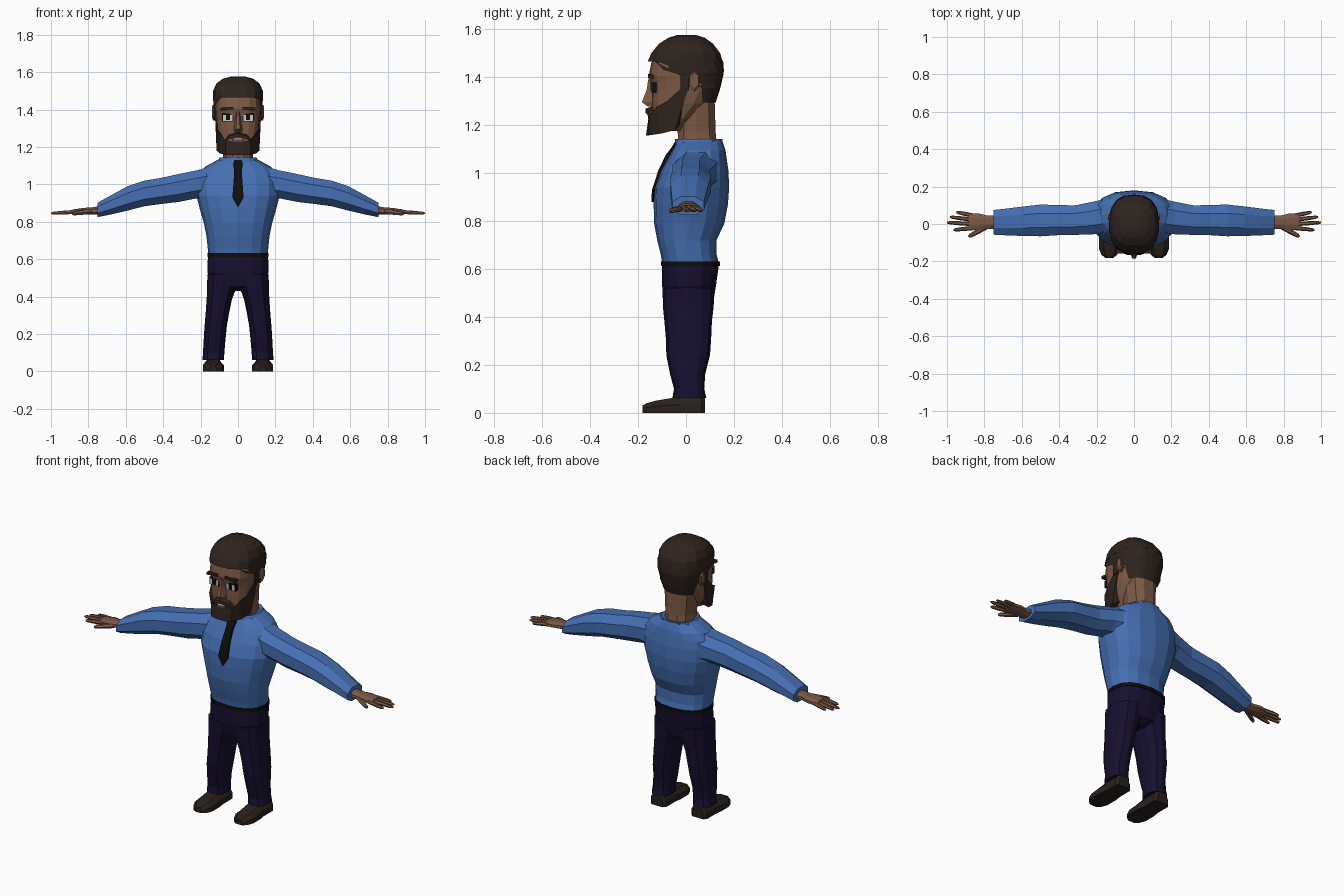
import bpy, bmesh, math
from mathutils import Matrix, Vector


def mat(name, r, g, b):
    m = bpy.data.materials.new(name)
    m.diffuse_color = (r, g, b, 1)
    return m


SHIRT = mat("shirt_blue", 0.06, 0.16, 0.45)
SKIN = mat("skin", 0.20, 0.10, 0.06)
HAIR = mat("dark_hair", 0.028, 0.017, 0.013)
PANTS = mat("navy", 0.008, 0.005, 0.028)
SHOE = mat("shoe_brown", 0.022, 0.015, 0.012)
BLACK = mat("black", 0.004, 0.004, 0.004)
WHITE = mat("white", 0.55, 0.55, 0.55)
LIP = mat("lip", 0.13, 0.055, 0.04)


def finish(name, bm, material, mirror):
    bmesh.ops.recalc_face_normals(bm, faces=bm.faces)
    me = bpy.data.meshes.new(name)
    bm.to_mesh(me)
    bm.free()
    me.materials.append(material)
    ob = bpy.data.objects.new(name, me)
    bpy.context.collection.objects.link(ob)
    if mirror:
        ob.modifiers.new("mirror", 'MIRROR').use_mirror_merge = False
    return ob


def loft(name, rings, material, mirror=False, caps=True, closed=True):
    """Skin a list of equal-length point rings."""
    bm = bmesh.new()
    vs = [[bm.verts.new(p) for p in r] for r in rings]
    n = len(vs[0])
    for a, b in zip(vs, vs[1:]):
        for i in range(n if closed else n - 1):
            j = (i + 1) % n
            bm.faces.new((a[i], a[j], b[j], b[i]))
    if caps:
        bm.faces.new(vs[0])
        bm.faces.new(vs[-1])
    return finish(name, bm, material, mirror)


def oval(u0, u1, v0, v1, n, p, start=0.0, sweep=math.tau, ends=False):
    pts = []
    for i in range(n):
        a = start + sweep * i / (n - 1 if ends else n)
        c, s = math.cos(a), math.sin(a)
        pts.append(((u0 + u1) / 2 + (u1 - u0) / 2 * math.copysign(abs(c) ** (2 / p), c),
                    (v0 + v1) / 2 + (v1 - v0) / 2 * math.copysign(abs(s) ** (2 / p), s)))
    return pts


def ring_z(z, x0, x1, y0, y1, n=12, p=2.4):
    return [(u, v, z) for u, v in oval(x0, x1, y0, y1, n, p)]


def ring_x(x, y0, y1, z0, z1, n=8, p=2.2):
    return [(x, u, v) for u, v in oval(y0, y1, z0, z1, n, p, math.pi / n)]


def box(name, c, s, material, mirror=False, tilt=0):
    bm = bmesh.new()
    m = Matrix.Translation(c) @ Matrix.Rotation(tilt, 4, 'Y') @ Matrix.Diagonal((*s, 1))
    bmesh.ops.create_cube(bm, size=1, matrix=m)
    return finish(name, bm, material, mirror)


# Shirt body: height, half width, front, back
torso = [(0.625, .158, -.10, .137), (0.66, .162, -.105, .128), (0.72, .168, -.12, .127), (0.79, .182, -.133, .16),
         (0.87, .205, -.135, .175), (0.94, .222, -.132, .18), (1.01, .222, -.105, .177),
         (1.06, .205, -.078, .17), (1.095, .175, -.058, .165), (1.125, .12, -.042, .155), (1.137, .095, -.036, .15)]
loft("shirt_body", [ring_z(z, -w, w, a, b, 16) for z, w, a, b in torso], SHIRT)

# Sleeves: x, front, back, bottom, top
sleeve = [(.14, -.05, .145, .91, 1.105), (.22, -.062, .125, .92, 1.08), (.32, -.064, .105, .90, 1.06),
          (.41, -.066, .108, .89, 1.04), (.50, -.072, .11, .878, 1.025), (.59, -.07, .10, .855, .995),
          (.68, -.066, .088, .835, .945), (.75, -.062, .08, .822, .905)]
loft("sleeve", [ring_x(*r) for r in sleeve], SHIRT, True)

# Hands
loft("palm", [ring_x(.74, -.03, .05, .838, .885), ring_x(.785, -.028, .048, .838, .878),
              ring_x(.83, -.036, .06, .838, .875), ring_x(.885, -.034, .058, .838, .866)], SKIN, True)


def finger(name, a, b, r):
    a, b = Vector(a), Vector(b)
    side = Vector((-(b - a).y, (b - a).x, 0)).normalized()
    rings = []
    for t, k in ((0, 1), (.55, .95), (.9, .75), (1, .35)):
        c = a.lerp(b, t)
        rings.append([c + side * u * r * k + Vector((0, 0, v * r * k)) for u, v in oval(-1, 1, -1, 1, 6, 2)])
    loft(name, rings, SKIN, True)


for i, (y0, x1, y1) in enumerate([(.046, .95, .064), (.023, .985, .038), (.000, 1.0, .008), (-.022, .965, -.032)]):
    finger(f"finger_{i + 1}", (.865, y0, .854), (x1, y1, .845), .0115)
finger("thumb", (.79, -.015, .855), (.885, -.068, .842), .014)

# Trousers and belt
hips = [(.43, .06, -.04, .07), (.455, .12, -.088, .112), (.53, .164, -.10, .125), (.617, .161, -.10, .137)]
loft("trouser_hips", [ring_z(z, -w, w, a, b, 16) for z, w, a, b in hips], PANTS)
leg = [(.062, .075, .19, -.057, .085), (.10, .073, .187, -.05, .076), (.16, .068, .184, -.066, .08),
       (.24, .06, .179, -.082, .10), (.31, .048, .173, -.084, .105), (.38, .034, .168, -.09, .108),
       (.44, .012, .165, -.096, .115), (.52, .004, .164, -.098, .12)]
loft("trouser_leg", [ring_z(*r, n=12) for r in leg], PANTS, True)
loft("belt", [ring_z(z, -.164, .164, -.105, .141, 16) for z in (.612, .632)], BLACK)

# Shoes: lofted heel to toe
shoe = [(.08, .035, .052, .066), (.065, .05, .068, .07), (-.02, .05, .066, .07), (-.06, .056, .06, .062),
        (-.13, .056, .05, .05), (-.165, .042, .04, .04), (-.182, .02, .03, .03)]
loft("shoe", [[(.132 + s * k * w, y, z) for s, k, z in ((-1, 1, 0), (-1, 1, e * .55), (-1, .55, t), (1, .55, t), (1, 1, e * .55), (1, 1, 0))]
              for y, w, e, t in shoe], SHOE, True)

# Tie lying on the chest: half width, y, z
tie = [(.02, -.047, 1.13), (.026, -.062, 1.105), (.02, -.085, 1.075), (.024, -.116, 1.01),
       (.03, -.142, .93), (.002, -.145, .88)]
loft("tie", [[(-w, y, z), (w, y, z), (w, y + .02, z), (-w, y + .02, z)] for w, y, z in tie], BLACK)

# Collar
loft("collar", [ring_z(1.12, -.115, .115, -.048, .15), ring_z(1.143, -.098, .098, -.045, .152),
                ring_z(1.136, -.078, .078, -.034, .13)], SHIRT, caps=False)

# Neck and head
loft("neck", [ring_z(1.09, -.085, .085, -.035, .135, 10), ring_z(1.17, -.078, .078, -.038, .127, 10),
              ring_z(1.33, -.09, .09, -.04, .122, 10)], SKIN)
head = [(1.175, .07, -.13, -.02), (1.23, .10, -.14, .03), (1.29, .113, -.143, .09), (1.345, .118, -.142, .12),
        (1.385, .121, -.15, .135), (1.405, .123, -.156, .14), (1.46, .124, -.145, .143), (1.53, .10, -.10, .11)]
loft("head", [ring_z(z, -w, w, a, b, 16, 2.8) for z, w, a, b in head], SKIN)

# Hair: crown, and the shorter sides and nape below it
crown = [(1.465, .134, -.163, .155), (1.50, .133, -.148, .146), (1.54, .115, -.115, .115),
         (1.565, .08, -.075, .08), (1.577, .035, -.035, .04)]
loft("hair_crown", [ring_z(z, -w, w, a, b, 14, 2.5) for z, w, a, b in crown], HAIR)
nape = [(1.47, .134, .155, 145), (1.43, .133, .158, 122), (1.415, .132, .157, 100),
        (1.355, .124, .143, 66), (1.295, .108, .124, 58)]
loft("hair_back", [[(u, v, z) for u, v in oval(-w, w, -.155, b, 13, 2.5, math.radians(90 - h), math.radians(2 * h), True)]
                   for z, w, b, h in nape], HAIR, caps=False, closed=False)
box("sideburn", (.121, -.005, 1.39), (.014, .035, .09), HAIR, True)

# Beard: strap around the jaw; x, y top, z top, y bottom, z bottom
half = [(.124, .008, 1.385, .008, 1.35), (.122, -.03, 1.345, -.018, 1.27), (.118, -.08, 1.30, -.045, 1.18),
        (.10, -.125, 1.275, -.105, 1.165), (.068, -.153, 1.235, -.155, 1.158), (.03, -.157, 1.228, -.167, 1.157)]
strap = [(s * x, *r) for s, rows in ((1, half), (-1, half[::-1])) for x, *r in rows]
loft("beard", [[(x, y, z), (x * .97, yb, zb), (x * .6, yb * .5 + .0, zb + .025), (x * .8, y * .75, z - .015)]
               for x, y, z, yb, zb in strap], HAIR)
mous = [(-.075, -.135, 1.225), (-.05, -.15, 1.258), (0, -.162, 1.27), (.05, -.15, 1.258), (.075, -.135, 1.225)]
loft("moustache", [[(x, y - .006, z), (x, y - .008, z - .017), (x, y + .03, z - .017), (x, y + .03, z + .012)]
                   for x, y, z in mous], HAIR)
box("lips", (0, -.148, 1.237), (.06, .02, .022), LIP)
box("teeth", (0, -.15, 1.243), (.036, .02, .008), WHITE)

# Nose
nose = [(.01, -.158, 1.39), (.012, -.163, 1.35), (.018, -.184, 1.297), (.016, -.16, 1.278)]
loft("nose", [[(-w * 1.5, -.13, z), (-w * .6, y, z), (w * .6, y, z), (w * 1.5, -.13, z)] for w, y, z in nose], SKIN)

# Eyes, brows and ears
box("eye_rim", (.054, -.133, 1.357), (.062, .02, .042), BLACK, True)
box("eye_white", (.054, -.135, 1.355), (.05, .022, .032), WHITE, True)
box("iris", (.053, -.138, 1.357), (.022, .022, .028), BLACK, True)
box("brow", (.058, -.147, 1.405), (.07, .024, .014), HAIR, True, .08)
ear = [(.11, .018, .05, 1.345, 1.415), (.132, .012, .058, 1.34, 1.425), (.138, .022, .055, 1.355, 1.42)]
loft("ear", [ring_x(*r, n=6) for r in ear], SKIN, True)
